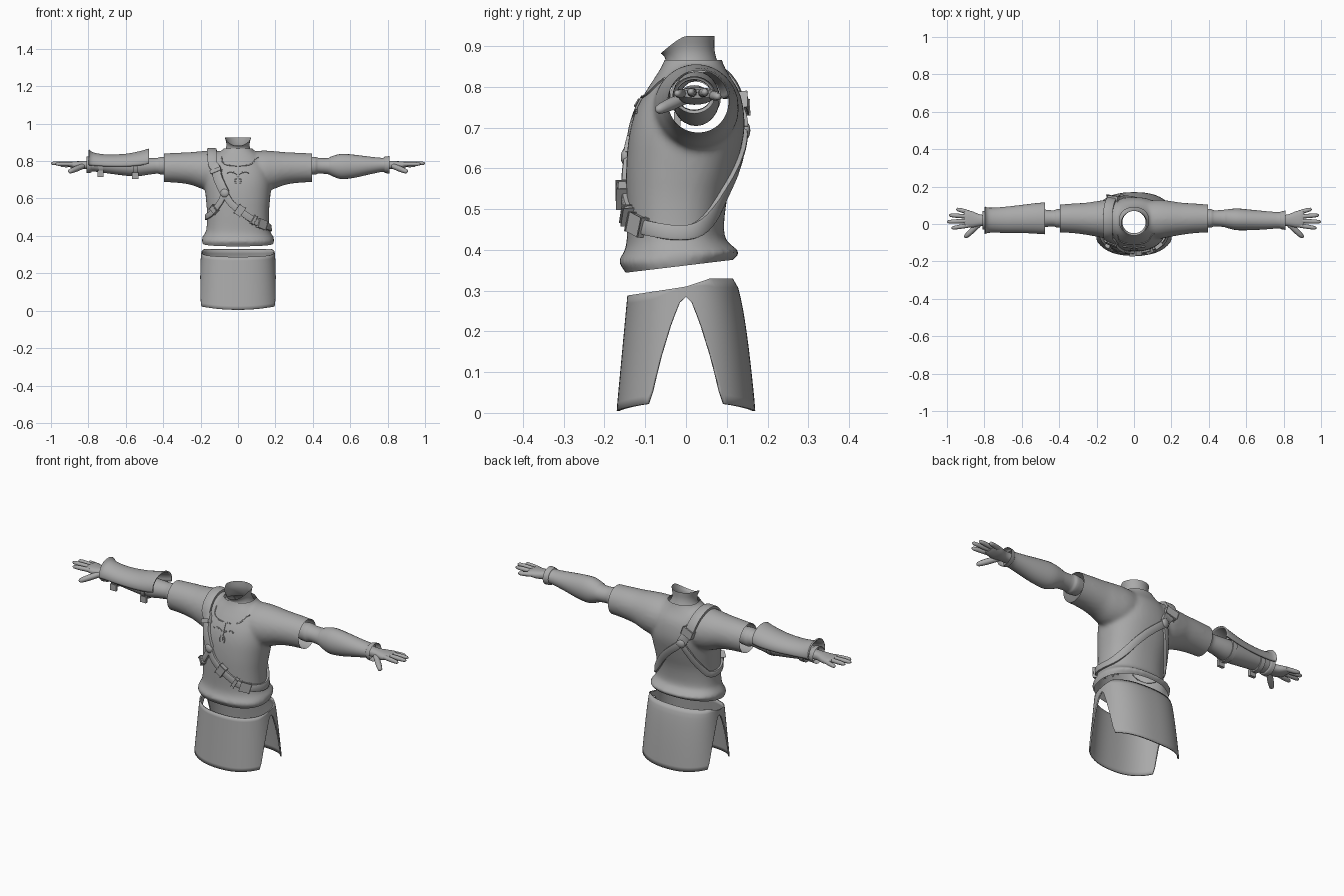
import bpy, bmesh, math
from mathutils import Vector
from mathutils.bvhtree import BVHTree

if "Cube" in bpy.data.objects:
    bpy.data.objects.remove(bpy.data.objects["Cube"])

grey = bpy.data.materials.new("plain grey")
grey.diffuse_color = (0.4, 0.4, 0.4, 1)
grey.use_nodes = True
grey.node_tree.nodes["Principled BSDF"].inputs["Base Color"].default_value = grey.diffuse_color


def finish(name, bm, angle=50):
    bmesh.ops.recalc_face_normals(bm, faces=bm.faces)
    me = bpy.data.meshes.new(name)
    bm.to_mesh(me)
    bm.free()
    ob = bpy.data.objects.new(name, me)
    bpy.context.collection.objects.link(ob)
    me.materials.append(grey)
    bpy.ops.object.select_all(action='DESELECT')
    ob.select_set(True)
    bpy.context.view_layer.objects.active = ob
    bpy.ops.object.shade_smooth_by_angle(angle=math.radians(angle))
    return ob


def loft(bm, rings, wrap=True, caps=False):
    rows = [[bm.verts.new(p) for p in r] for r in rings]
    n = len(rows[0])
    for a, b in zip(rows, rows[1:]):
        for i in range(n if wrap else n - 1):
            j = (i + 1) % n
            bm.faces.new((a[i], a[j], b[j], b[i]))
    if caps:
        bm.faces.new(rows[0])
        bm.faces.new(rows[-1])


def spline(pts, steps=6, closed=False):
    """Catmull-Rom through tuples of any length."""
    out, n = [], len(pts)
    for k in range(n if closed else n - 1):
        q = [pts[(k + d) % n] if closed else pts[min(max(k + d, 0), n - 1)] for d in (-1, 0, 1, 2)]
        for s in range(steps):
            t = s / steps
            out.append(tuple(0.5 * (2*b + (c-a)*t + (2*a-5*b+4*c-d)*t*t + (3*b-a-3*c+d)*t**3)
                             for a, b, c, d in zip(*q)))
    return out if closed else out + [tuple(pts[-1])]


def sup(a, e):
    c, s = math.cos(a), math.sin(a)
    return math.copysign(abs(c) ** (2/e), c), math.copysign(abs(s) ** (2/e), s)


def z_ring(z, rx, yf, yb, e=2.3, n=40):
    return [(rx*c, (yf+yb)/2 + (yb-yf)/2*s, z) for c, s in (sup(i*math.tau/n, e) for i in range(n))]


def x_ring(x, yc, zc, ry, rz, e=2, n=24):
    return [(x, yc + ry*c, zc + rz*s) for c, s in (sup(i*math.tau/n, e) for i in range(n))]


# Shirt: torso and sleeves fused, then trimmed open at hem, cuffs and neck
bm = bmesh.new()
torso = [(.31, .172, -.14, .085), (.34, .18, -.145, .09), (.37, .193, -.165, .108), (.395, .19, -.152, .132),
         (.43, .17, -.145, .095), (.52, .166, -.147, .10), (.60, .172, -.147, .122), (.68, .178, -.14, .142),
         (.74, .17, -.124, .142), (.79, .15, -.098, .13), (.83, .12, -.072, .105), (.86, .082, -.055, .09),
         (.90, .06, -.045, .08)]
loft(bm, [z_ring(*r) for r in spline(torso, 3)], caps=True)
sleeve = [(.0, .025, .755, .09, .09), (.12, .025, .748, .105, .108), (.19, .027, .752, .097, .102),
          (.25, .028, .76, .087, .088), (.32, .03, .764, .08, .081), (.40, .03, .764, .075, .077),
          (.44, .03, .764, .075, .077)]
for s in (-1, 1):
    loft(bm, [x_ring(s*r[0], *r[1:]) for r in spline(sleeve, 3)], caps=True)
shirt = finish("shirt", bm)
mod = shirt.modifiers.new("fuse", 'REMESH')
mod.mode, mod.voxel_size = 'VOXEL', .009
mod = shirt.modifiers.new("soften", 'SMOOTH')
mod.factor, mod.iterations = .5, 8
fused = bpy.data.meshes.new_from_object(shirt.evaluated_get(bpy.context.evaluated_depsgraph_get()))
bpy.data.objects.remove(shirt)
bm = bmesh.new()
bm.from_mesh(fused)
for co, no in (((0, -.14, .345), (0, .12, -1)), ((.395, 0, 0), (1, 0, 0)), ((-.395, 0, 0), (-1, 0, 0)),
               ((0, 0, .866), (0, 0, 1))):
    bmesh.ops.bisect_plane(bm, geom=bm.verts[:] + bm.edges[:] + bm.faces[:], plane_co=co, plane_no=no,
                           clear_outer=True)
skin = BVHTree.FromBMesh(bm)
finish("shirt", bm)

# Neck with a rim that is lower at the front
bm = bmesh.new()
rings = [z_ring(*r, e=2) for r in spline([(.835, .088, -.06, .09), (.86, .068, -.05, .078),
                                          (.89, .062, -.052, .07), (.925, .07, -.062, .07)], 4)]
for k, r in enumerate(rings):
    rings[k] = [(x, y, z - max(0, z - .85) * .55 * max(0, -y / .06) ** 1.3) for x, y, z in r]
loft(bm, rings)
finish("neck", bm)

# Skirt: front and back panels joined above an arched slit on each side
slit = [(0, .285), (.02, .27), (.045, .21), (.07, .13), (.092, .025)]


def slit_z(y):
    y = abs(y)
    for (a, za), (b, zb) in zip(slit, slit[1:]):
        if y <= b:
            return za + (zb - za) * (y - a) / (b - a)
    return None


bm = bmesh.new()
cols, N, M = [], 96, 14
for i in range(N):
    c, s = sup(i*math.tau/N, 2.4)
    top = .31 + .022*s if s < 0 else .31 + .02*min(1, 2*s)
    low = slit_z(.17*s)
    low = .005 + .022*abs(c) ** 2 if low is None else low
    col = []
    for k in range(M + 1):
        z = top + (low - top)*k/M
        t = min(1, (.33 - z)/.32)
        g = t ** .55
        half = (.115 + .055*g) if s > 0 else (.14 + .03*t)
        x = (.195 + .027*t)*c
        col.append((x, half*s, z))
    cols.append(col)
loft(bm, cols + [cols[0]], wrap=False)
bmesh.ops.remove_doubles(bm, verts=bm.verts, dist=.0001)
skirt = finish("skirt", bm)
mod = skirt.modifiers.new("cloth thickness", 'SOLIDIFY')
mod.thickness, mod.offset = .007, -1

# Arms: left forearm is full, right forearm is slimmer beneath its guard
arm_l = [(.37, .03, .775, .045, .045), (.41, .03, .775, .05, .048), (.43, .03, .775, .043, .042),
         (.48, .03, .773, .046, .043), (.50, .028, .773, .05, .052), (.55, .025, .771, .058, .067),
         (.62, .022, .772, .055, .062), (.70, .02, .776, .049, .048), (.775, .02, .78, .043, .037),
         (.785, .02, .78, .047, .044), (.81, .02, .78, .052, .046)]
arm_r = [(.37, .03, .775, .045, .045), (.41, .03, .775, .05, .048), (.43, .03, .775, .043, .042),
         (.48, .03, .772, .047, .045), (.55, .027, .77, .054, .052), (.65, .024, .774, .05, .046),
         (.77, .02, .78, .043, .036), (.785, .02, .78, .046, .042), (.81, .02, .78, .05, .044)]
for s, name, prof in ((1, "left_arm", arm_l), (-1, "right_arm", arm_r)):
    bm = bmesh.new()
    loft(bm, [x_ring(s*r[0], *r[1:]) for r in spline(prof, 3)])
    finish(name, bm)

    # Hand: palm, four fanned fingers and a thumb
    bm = bmesh.new()
    palm = [(.775, .02, .78, .03, .024), (.82, .02, .779, .03, .022), (.86, .024, .778, .042, .021),
            (.895, .028, .782, .046, .016), (.91, .028, .783, .04, .01)]
    loft(bm, [x_ring(s*r[0], *r[1:], e=2.4) for r in spline(palm, 3)], caps=True)
    digits = [((.885, -.008, .783), (.975, -.022, .784)), ((.89, .016, .786), (1.0, .012, .788)),
              ((.89, .04, .785), (.988, .047, .787)), ((.88, .061, .78), (.95, .08, .776)),
              ((.83, -.002, .773), (.905, -.072, .742))]
    for k, (a, b) in enumerate(digits):
        a, b = Vector(a), Vector(b)
        d = (b - a).normalized()
        u = d.cross(Vector((0, 0, 1))).normalized()
        v = u.cross(d)
        rad = .015 if k == 4 else .0115
        rows = []
        for t, f in ((0, 1), (.35, 1), (.5, 1.02), (.75, .92), (.93, .75), (1, .3)):
            ps = [a.lerp(b, t) + rad*f*(u*math.cos(q) + v*math.sin(q))
                  for q in (j*math.tau/10 for j in range(10))]
            rows.append([(s*p.x, p.y, p.z) for p in ps])
        loft(bm, rows, caps=True)
    finish("left_hand" if s > 0 else "right_hand", bm, 60)

# Forearm guard: flared half shell over the right forearm
bm = bmesh.new()
guard = [(-.80, .02, .792, .068, .066), (-.775, .02, .787, .06, .052), (-.70, .022, .782, .062, .046),
         (-.60, .027, .782, .068, .05), (-.52, .03, .79, .075, .057), (-.475, .03, .80, .078, .06)]
loft(bm, [[(x, yc + ry*math.cos(q), zc + rz*math.sin(q)) for q in
           (math.radians(-12 + 204*j/20) for j in range(21))]
          for x, yc, zc, ry, rz in spline(guard, 4)], wrap=False)
guard_ob = finish("forearm_guard", bm)
mod = guard_ob.modifiers.new("plate thickness", 'SOLIDIFY')
mod.thickness, mod.offset = .007, -1

# Guard straps with small buckles under the arm
for x, r in ((-.735, .046), (-.55, .06)):
    bm = bmesh.new()
    loft(bm, [x_ring(x + dx, .023, .774, r + dr, r + dr - .003) for dx, dr in
              ((-.012, -.004), (-.012, .003), (.012, .003), (.012, -.004), (-.012, -.004))])
    for dz in (.012, -.02):
        cube = bmesh.ops.create_cube(bm, size=1)["verts"]
        for v in cube:
            v.co = Vector((x + v.co.x*.034, .012 - r*.55 + v.co.y*.016, .774 - r*.85 + dz*.5 + v.co.z*.018))
    finish("guard_strap", bm, 30)


# Harness straps laid onto the shirt surface
def on_shirt(p):
    loc, nor, _, _ = skin.find_nearest(Vector(p))
    out = Vector(p) - Vector((0, 0, p[2]))
    return loc, nor if nor.dot(out) > 0 or p[2] > .8 else -nor


def strap(name, pts, width, thick=.012, steps=8, closed=False):
    ps = [on_shirt(p) for p in spline(pts, steps, closed)]
    rows, n = [], len(ps)
    for i, (p, nor) in enumerate(ps):
        nxt, prv = (ps[(i+1) % n], ps[i-1]) if closed else (ps[min(i+1, n-1)], ps[max(i-1, 0)])
        side = (nxt[0] - prv[0]).cross(nor).normalized() * width / 2
        rows.append([p + side*a + nor*thick*b for a, b in ((-1, -.3), (-1, .8), (-.7, 1), (.7, 1), (1, .8), (1, -.3))])
    bm = bmesh.new()
    loft(bm, rows + rows[:1] if closed else rows, caps=not closed)
    bmesh.ops.remove_doubles(bm, verts=bm.verts, dist=.00005)
    finish(name, bm, 40)


F, B = (-.075, -.16, .63), (-.075, .16, .69)
strap("shoulder_strap", [F, (-.115, -.14, .71), (-.135, -.12, .78), (-.14, -.05, .86), (-.14, .03, .88),
                         (-.135, .10, .85), (-.115, .15, .77), B], .05, .014)
strap("waist_strap", [F, (-.04, -.17, .575), (.03, -.17, .52), (.11, -.15, .472), (.17, -.08, .45),
                      (.19, 0, .445), (.17, .07, .465), (.11, .12, .52), (.02, .15, .61), B], .036)
strap("side_strap", [F, (-.11, -.16, .575), (-.15, -.11, .52), (-.18, -.03, .50), (-.18, .05, .51),
                     (-.14, .11, .57), (-.10, .14, .64), B], .03)


# Harness rings, buckles and keepers
def stud(name, p, q, length, width, thick):
    loc, nor = on_shirt(p)
    along = on_shirt(q)[0] - loc
    along = (along - nor*along.dot(nor)).normalized()
    side = along.cross(nor)
    bm = bmesh.new()
    for v in bmesh.ops.create_cube(bm, size=1)["verts"]:
        v.co = loc + along*v.co.x*length + side*v.co.y*width + nor*(v.co.z + .35)*thick
    bmesh.ops.bevel(bm, geom=bm.edges[:], offset=.003, segments=2, affect='EDGES')
    finish(name, bm, 30)


for p in (F, B):
    loc, nor = on_shirt(p)
    bm = bmesh.new()
    bmesh.ops.create_uvsphere(bm, u_segments=20, v_segments=10, radius=1)
    rot = nor.to_track_quat('Z', 'Y')
    for v in bm.verts:
        v.co = loc + nor*.008 + rot @ Vector((v.co.x*.024, v.co.y*.024, v.co.z*.014))
    finish("harness_ring", bm)
stud("front_buckle", (.01, -.17, .535), (.05, -.17, .51), .04, .056, .026)
stud("front_keeper", (.09, -.16, .484), (.12, -.15, .468), .018, .046, .026)
stud("strap_end", (.135, -.13, .462), (.16, -.1, .452), .05, .044, .022)
stud("shoulder_keeper", (-.128, -.12, .755), (-.135, -.12, .78), .016, .058, .024)
stud("back_buckle", (-.11, .15, .76), (-.125, .13, .80), .036, .062, .028)
stud("side_buckle", (-.135, -.13, .54), (-.15, -.11, .52), .03, .042, .024)

# Neckline seam and lace tie
strap("neckline_seam", [(-.10, -.08, .845), (-.085, -.10, .80), (-.04, -.12, .785), (.04, -.12, .785),
                        (.085, -.10, .80), (.11, -.08, .845)], .005, .004)
strap("placket", [(0, -.12, .785), (0, -.13, .74), (0, -.14, .69)], .010, .005)
for s in (-1, 1):
    strap("lace", [(0, -.13, .725), (s*.02, -.13, .74), (s*.045, -.13, .745), (s*.06, -.13, .74)], .006, .005)
    strap("lace_end", [(0, -.13, .715), (s*.015, -.14, .70), (s*.012, -.14, .68)], .006, .005)
